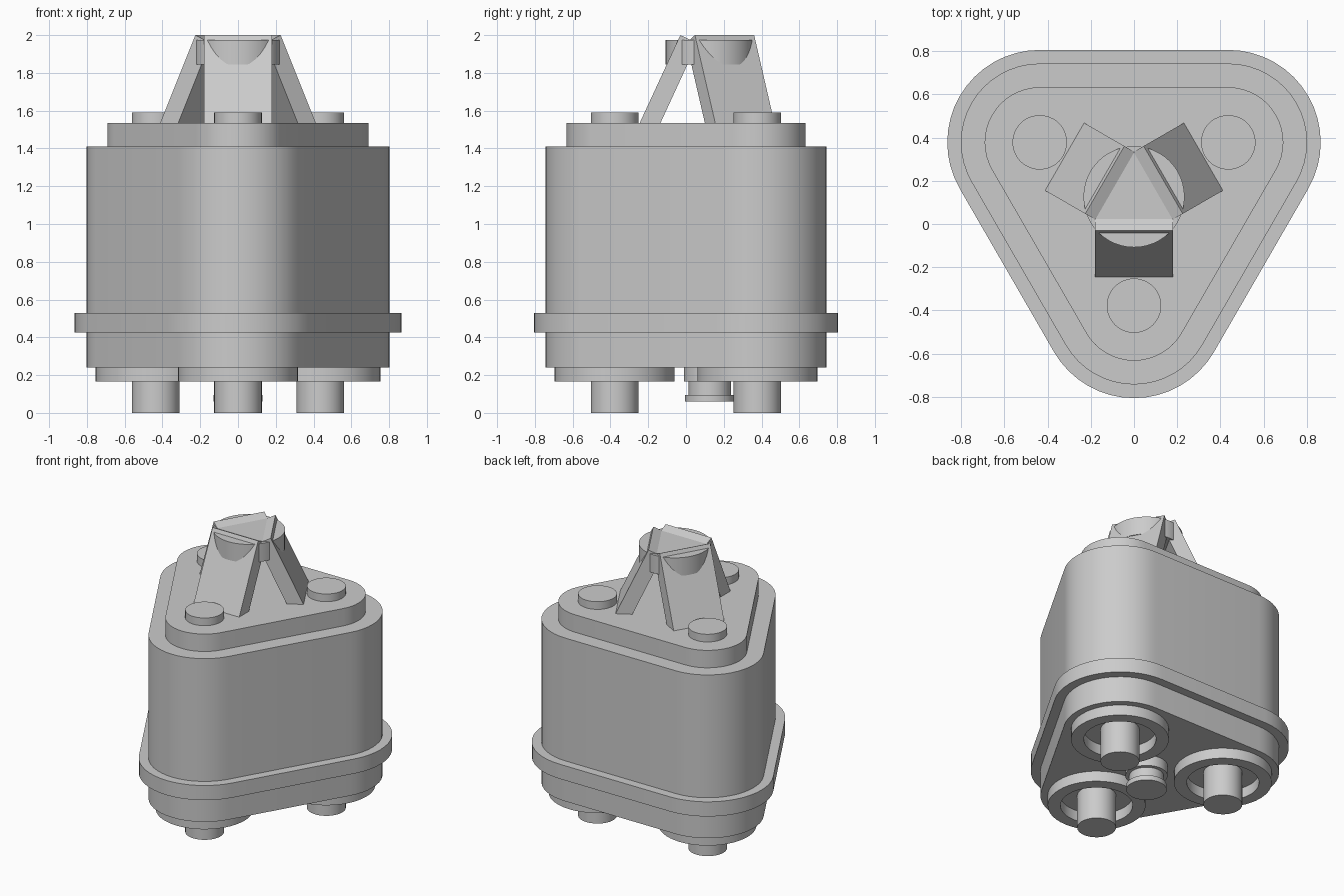
import bpy, bmesh, math
from mathutils import Vector, Matrix

cube = bpy.data.objects.get("Cube")
if cube:
    bpy.data.objects.remove(cube, do_unlink=True)

grey = bpy.data.materials.new("plain grey")
grey.use_nodes = True
grey.diffuse_color = (0.6, 0.6, 0.6, 1)
grey.node_tree.nodes["Principled BSDF"].inputs["Base Color"].default_value = grey.diffuse_color

# Shared layout: three corner posts around one axis
AXIS = Vector((0, 0.126, 0))
REACH = 0.504
ANGLES = [math.radians(a) for a in (-90, 30, 150)]
CORNERS = [AXIS + REACH * Vector((math.cos(a), math.sin(a), 0)) for a in ANGLES]


def finish(name, bm):
    bmesh.ops.recalc_face_normals(bm, faces=bm.faces)
    mesh = bpy.data.meshes.new(name)
    bm.to_mesh(mesh)
    bm.free()
    mesh.materials.append(grey)
    obj = bpy.data.objects.new(name, mesh)
    bpy.context.collection.objects.link(obj)
    bpy.ops.object.select_all(action='DESELECT')
    obj.select_set(True)
    bpy.context.view_layer.objects.active = obj
    bpy.ops.object.shade_smooth_by_angle(angle=math.radians(30))
    return obj


def prism(name, points, z0, z1):
    """Extrude a flat outline from z0 up to z1."""
    bm = bmesh.new()
    face = bm.faces.new([bm.verts.new((p[0], p[1], z0)) for p in points])
    ext = bmesh.ops.extrude_face_region(bm, geom=[face])
    top = [v for v in ext["geom"] if isinstance(v, bmesh.types.BMVert)]
    bmesh.ops.translate(bm, verts=top, vec=(0, 0, z1 - z0))
    return finish(name, bm)


def rounded_triangle(radius, steps=16):
    points = []
    for corner, mid in zip(CORNERS, ANGLES):
        for i in range(steps + 1):
            a = mid + math.radians(120) * (i / steps - 0.5)
            points.append(corner + radius * Vector((math.cos(a), math.sin(a), 0)))
    return points


def lathe(name, profile, centre, closed=False, steps=48):
    """Spin a (radius, height) profile around an upright axis."""
    bm = bmesh.new()
    verts = [bm.verts.new((r, 0, z)) for r, z in profile]
    pairs = list(zip(verts, verts[1:]))
    if closed:
        pairs.append((verts[-1], verts[0]))
    edges = [bm.edges.new(p) for p in pairs]
    bmesh.ops.spin(bm, geom=verts + edges, cent=(0, 0, 0), axis=(0, 0, 1),
                   angle=2 * math.pi, steps=steps)
    bmesh.ops.remove_doubles(bm, verts=bm.verts, dist=0.0001)
    bmesh.ops.translate(bm, verts=bm.verts, vec=centre)
    return finish(name, bm)


def disc(name, radius, z0, z1, centre):
    return lathe(name, [(0, z0), (radius, z0), (radius, z1), (0, z1)], centre)


# Main housing
prism("housing", rounded_triangle(0.365), 0.24, 1.41)
prism("flange", rounded_triangle(0.428), 0.425, 0.53)
prism("top_step", rounded_triangle(0.255), 1.41, 1.535)

# Corner posts, caps and bottom collars
for label, corner in zip(("front", "left", "right"), CORNERS):
    disc(label + "_post_cap", 0.126, 1.535, 1.59, corner)
    disc(label + "_bottom_post", 0.126, 0, 0.24, corner)
    lathe(label + "_collar", [(0.235, 0.165), (0.318, 0.165), (0.318, 0.24), (0.235, 0.24)],
          corner, closed=True)

# Grooved knob underneath
lathe("bottom_knob", [(0, 0.06), (0.131, 0.06), (0.131, 0.095), (0.112, 0.095),
                      (0.112, 0.165), (0.137, 0.165), (0.137, 0.24), (0, 0.24)], AXIS)

# Hub joining the three leaning legs
disc("hub", 0.234, 1.845, 1.975, AXIS)

# Leaning legs: side profile as (distance from axis, height), swept across the width
LEG = [(0.371, 1.535), (0.156, 2.0), (0.066, 1.958), (0.261, 1.535)]
for label, angle in zip(("front", "left", "right"), ANGLES):
    bm = bmesh.new()
    face = bm.faces.new([bm.verts.new((d, -0.181, z)) for d, z in LEG])
    ext = bmesh.ops.extrude_face_region(bm, geom=[face])
    far = [v for v in ext["geom"] if isinstance(v, bmesh.types.BMVert)]
    bmesh.ops.translate(bm, verts=far, vec=(0, 0.362, 0))
    bm.transform(Matrix.Translation(AXIS) @ Matrix.Rotation(angle, 4, 'Z'))
    finish(label + "_leg", bm)
